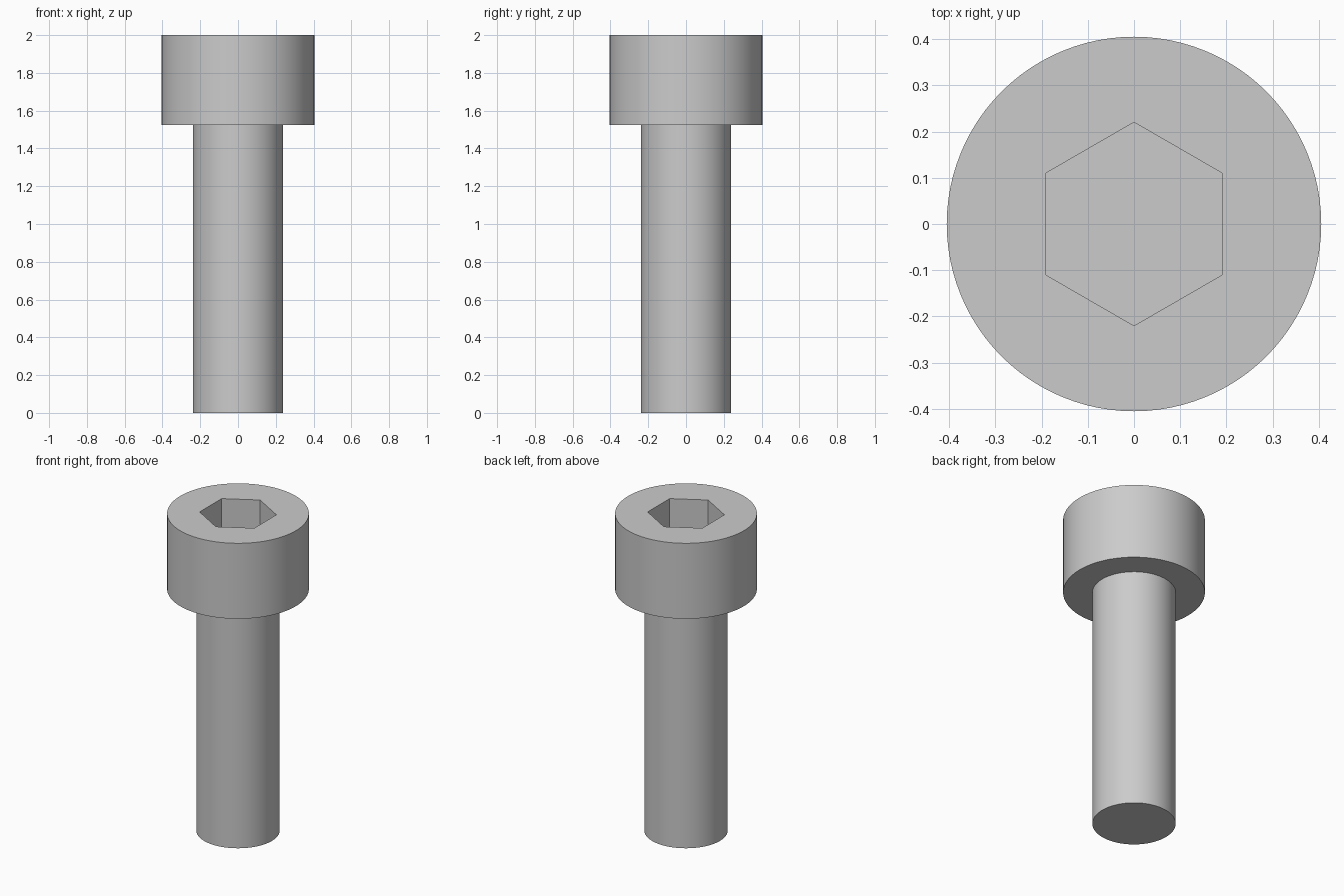
import bpy
import bmesh
from math import pi, sin, cos, radians

SIDES = 96
HEAD_R, SHANK_R, SOCKET_R = 0.405, 0.238, 0.22
TOP, HEAD_BASE, SOCKET_DEPTH = 2.0, 1.524, 0.238

cube = bpy.data.objects.get("Cube")
if cube:
    bpy.data.objects.remove(cube, do_unlink=True)

# Plain grey steel
steel = bpy.data.materials.new("grey steel")
steel.use_nodes = True
steel.diffuse_color = (0.6, 0.6, 0.6, 1)
steel.node_tree.nodes["Principled BSDF"].inputs["Base Color"].default_value = (0.6, 0.6, 0.6, 1)


def stacked_solid(name, profile, sides):
    """Closed solid through (radius, height) rings listed from bottom to top."""
    bm = bmesh.new()
    rings = []
    for r, z in profile:
        angles = [pi / 2 + 2 * pi * i / sides for i in range(sides)]
        rings.append([bm.verts.new((r * cos(a), r * sin(a), z)) for a in angles])
    for low, high in zip(rings, rings[1:]):
        for i in range(sides):
            j = (i + 1) % sides
            bm.faces.new((low[i], low[j], high[j], high[i]))
    bm.faces.new(rings[0][::-1])
    bm.faces.new(rings[-1])
    mesh = bpy.data.meshes.new(name)
    bm.to_mesh(mesh)
    bm.free()
    mesh.materials.append(steel)
    obj = bpy.data.objects.new(name, mesh)
    bpy.context.scene.collection.objects.link(obj)
    return obj


# Shank and cylindrical head in one solid
screw = stacked_solid("socket_head_screw", [
    (SHANK_R, 0), (SHANK_R, HEAD_BASE), (HEAD_R, HEAD_BASE), (HEAD_R, TOP)], SIDES)

# Hexagonal socket, corners pointing to front and back
cutter = stacked_solid("socket_cutter", [
    (SOCKET_R, TOP - SOCKET_DEPTH), (SOCKET_R, TOP + 0.1)], 6)
cutter.hide_render = True
cut = screw.modifiers.new("hex socket", "BOOLEAN")
cut.operation = "DIFFERENCE"
cut.solver = "EXACT"
cut.object = cutter

bpy.ops.object.select_all(action="DESELECT")
screw.select_set(True)
bpy.context.view_layer.objects.active = screw
bpy.ops.object.modifier_apply(modifier=cut.name)
bpy.data.objects.remove(cutter, do_unlink=True)

# Smooth round sides, crisp rims
bpy.ops.object.shade_smooth_by_angle(angle=radians(30))
